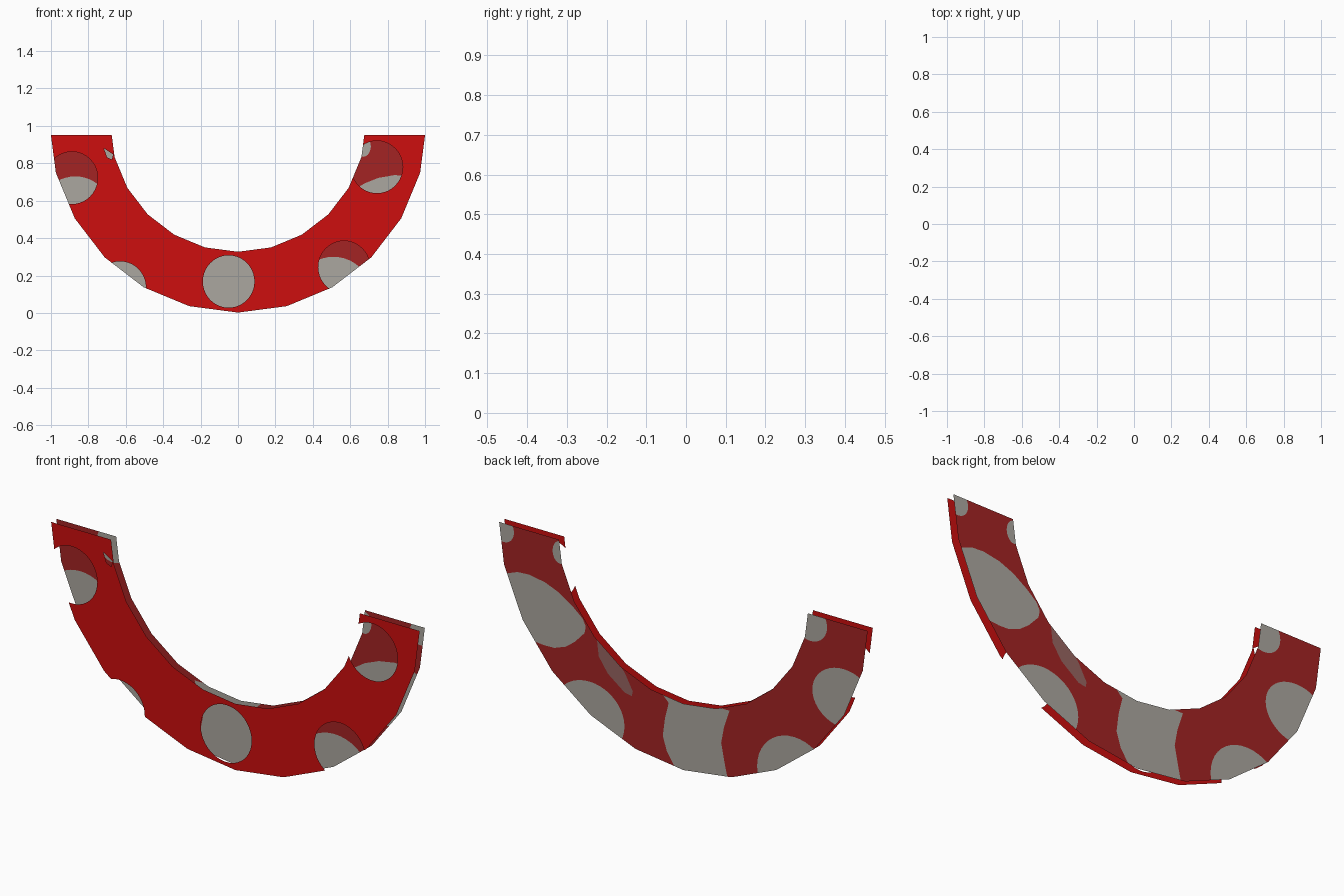
import bpy, math
from mathutils import Vector
from mathutils.geometry import delaunay_2d_cdt

if "Cube" in bpy.data.objects:
    bpy.data.objects.remove(bpy.data.objects["Cube"])

R_OUT, R_IN, CZ, TOP = 1.008, 0.683, 1.01, 0.952


def material(name, rgb):
    m = bpy.data.materials.new(name)
    m.diffuse_color = (*rgb, 1)
    m.use_nodes = True
    m.node_tree.nodes["Principled BSDF"].inputs["Base Color"].default_value = m.diffuse_color
    return m


RED = material("bright_red", (0.61, 0.0045, 0.0045))
DARK = material("dark_red", (0.37, 0.017, 0.017))
GREY = material("warm_grey", (0.41, 0.39, 0.35))
PINK = material("pinkish_grey", (0.31, 0.13, 0.12))


def ellipse(x, z, rx, rz, n=40):
    return [(x + rx * math.cos(2 * math.pi * i / n), z + rz * math.sin(2 * math.pi * i / n))
            for i in range(n)]


def inside(p, poly):
    hit = False
    for (ax, az), (bx, bz) in zip(poly, poly[1:] + poly[:1]):
        if (az > p[1]) != (bz > p[1]) and p[0] < ax + (p[1] - az) * (bx - ax) / (bz - az):
            hit = not hit
    return hit


def arc(r):
    # lower half circle in 15 degree steps, cut off level at TOP
    pts = [(r * math.cos(math.radians(a)), CZ + r * math.sin(math.radians(a)))
           for a in range(-165, 0, 15)]
    x15 = r * math.cos(math.radians(15))
    t = (CZ - TOP) / (r * math.sin(math.radians(15)))
    x = r + (x15 - r) * t
    return [(-x, TOP)] + pts + [(x, TOP)]


OUTLINE = arc(R_OUT) + arc(R_IN)[::-1]


def sheet(name, y, base, shapes):
    """Flat horseshoe cut along shapes; each shape is (polygon, material), None makes a hole."""
    polys = [OUTLINE] + [s[0] for s in shapes]
    pts, edges = [], []
    for poly in polys:
        o, n = len(pts), len(poly)
        pts += [Vector(p) for p in poly]
        edges += [(o + i, o + (i + 1) % n) for i in range(n)]
    verts, _, tris, *_ = delaunay_2d_cdt(pts, edges, [], 0, 1e-5)
    mats = [base] + [m for m in (GREY, PINK) if any(s[1] is m for s in shapes)]
    faces, index = [], []
    for f in tris:
        c = sum((verts[i] for i in f), Vector((0, 0))) / len(f)
        if not inside(c, OUTLINE):
            continue
        mat = base
        for poly, m in shapes:
            if inside(c, poly):
                mat = m
        if mat is None:
            continue
        faces.append(list(f) if y < 0 else list(f)[::-1])
        index.append(mats.index(mat))
    me = bpy.data.meshes.new(name)
    me.from_pydata([(v.x, y, v.y) for v in verts], [], faces)
    for m in mats:
        me.materials.append(m)
    for p, i in zip(me.polygons, index):
        p.material_index = i
    ob = bpy.data.objects.new(name, me)
    bpy.context.collection.objects.link(ob)
    # drop points left outside the sheet
    bpy.context.view_layer.objects.active = ob
    ob.select_set(True)
    bpy.ops.object.mode_set(mode='EDIT')
    bpy.ops.mesh.select_all(action='SELECT')
    bpy.ops.mesh.delete_loose()
    bpy.ops.object.mode_set(mode='OBJECT')
    ob.select_set(False)


# front sheet: round openings, some running over the rim, plus a small nick
holes = [ellipse(x, z, 0.138, 0.14) for x, z in
         [(-0.888, 0.722), (-0.63, 0.136), (-0.05, 0.168), (0.567, 0.245), (0.743, 0.78)]]
holes.append([(-0.717, 0.88), (-0.668, 0.848), (-0.674, 0.82), (-0.70, 0.832)])
sheet("front_sheet", -0.02, RED, [(h, None) for h in holes])

# back sheet: dark red with grey spots
spots = [ellipse(*e) for e in [
    (-0.60, 0.13, 0.20, 0.195), (-0.87, 0.585, 0.17, 0.145), (-0.69, 0.91, 0.09, 0.09),
    (0.51, 0.13, 0.19, 0.17), (0.975, 0.92, 0.055, 0.06), (0.67, 0.89, 0.04, 0.055)]]
spots.append([(1.02, 0.66), (0.962, 0.71), (0.90, 0.733), (0.837, 0.737), (0.75, 0.722),
              (0.673, 0.691), (0.60, 0.643), (0.548, 0.60), (0.53, 0.565), (0.537, 0.53),
              (0.591, 0.472), (0.64, 0.436), (0.70, 0.414), (0.75, 0.412), (0.85, 0.42)])
spots.append([(0.13, 0.36), (0.08, 0.31), (0.10, 0.23), (0.112, 0.14), (0.09, 0.07), (0.03, -0.02),
              (-0.25, -0.02), (-0.225, 0.09), (-0.205, 0.19), (-0.22, 0.27), (-0.25, 0.36)])
streak = [(0.47, 0.52), (0.39, 0.475), (0.319, 0.395), (0.275, 0.315), (0.28, 0.29),
          (0.319, 0.297), (0.411, 0.366), (0.46, 0.437)]
sheet("back_sheet", 0.02, DARK, [(s, GREY) for s in spots] + [(streak, PINK)])
